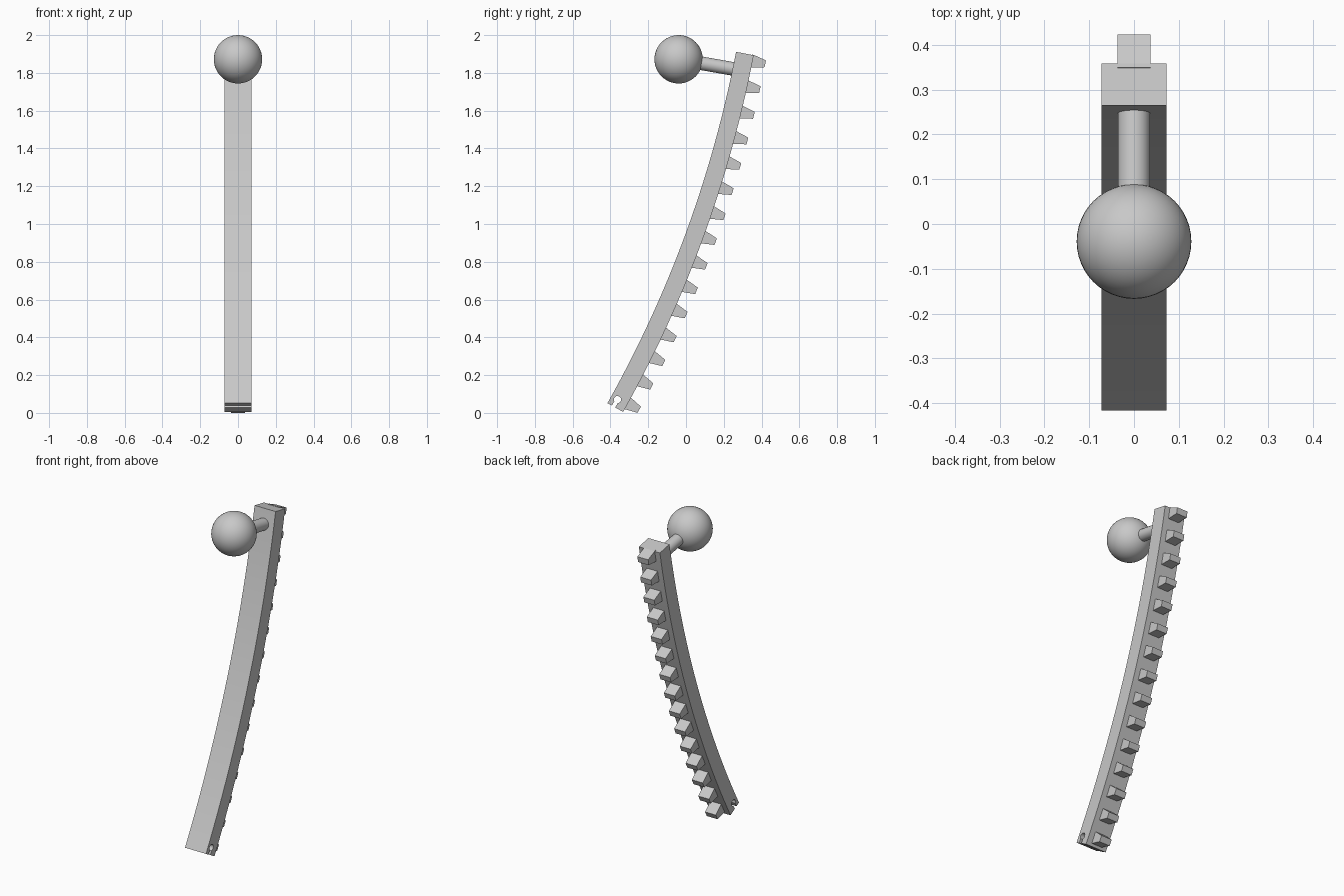
import bpy, bmesh
from math import radians, sin, cos, pi
from mathutils import Vector

if "Cube" in bpy.data.objects:
    bpy.data.objects.remove(bpy.data.objects["Cube"])

# One grey finish for every part
grey = bpy.data.materials.new("light grey")
grey.use_nodes = True
colour = (0.58, 0.58, 0.58, 1)
grey.diffuse_color = colour
grey.node_tree.nodes["Principled BSDF"].inputs["Base Color"].default_value = colour

# The bar is an arc about a far centre in the side plane
CENTRE_Y, CENTRE_Z = -5.785, 3.071
RADIUS, THICK = 6.16, 0.095
TOP, BOTTOM = radians(10.85), radians(29.35)


def on_arc(depth, angle):
    """Point at a depth behind the bar's front face, at an angle along it."""
    r = RADIUS + depth
    return Vector((0, CENTRE_Y + r * cos(angle), CENTRE_Z - r * sin(angle)))


def finish(obj, name, smooth=True):
    obj.name = obj.data.name = name
    obj.data.materials.append(grey)
    if smooth:
        bpy.ops.object.select_all(action='DESELECT')
        obj.select_set(True)
        bpy.context.view_layer.objects.active = obj
        bpy.ops.object.shade_smooth_by_angle(angle=radians(30))
    return obj


def slab(name, outline, half_width, smooth):
    """Extrude a side outline across x."""
    bm = bmesh.new()
    face = bm.faces.new([bm.verts.new(p - Vector((half_width, 0, 0))) for p in outline])
    ext = bmesh.ops.extrude_face_region(bm, geom=[face], use_keep_orig=True)
    moved = [v for v in ext["geom"] if isinstance(v, bmesh.types.BMVert)]
    bmesh.ops.translate(bm, verts=moved, vec=(2 * half_width, 0, 0))
    bmesh.ops.recalc_face_normals(bm, faces=bm.faces)
    mesh = bpy.data.meshes.new(name)
    bm.to_mesh(mesh)
    bm.free()
    obj = bpy.data.objects.new(name, mesh)
    bpy.context.collection.objects.link(obj)
    return finish(obj, name, smooth)


# Curved bar with a keyhole notch in its lower end
steps = 28
angles = [TOP + (BOTTOM - TOP) * i / steps for i in range(steps + 1)]
hole_depth, hole_height, hole_r, neck = 0.037, 0.042, 0.019, 0.01
outline = [on_arc(0, a) for a in angles]
outline.append(on_arc(hole_depth - neck, BOTTOM))
for i in range(17):
    phi = radians(32 + 296 * i / 16)
    height = hole_height - hole_r * cos(phi)
    outline.append(on_arc(hole_depth - hole_r * sin(phi), BOTTOM - height / RADIUS))
outline.append(on_arc(hole_depth + neck, BOTTOM))
outline += [on_arc(THICK, a) for a in reversed(angles)]
slab("curved_bar", outline, 0.072, True)

# Row of tapered teeth down the back
FIRST, LAST, COUNT = radians(11.15), radians(28.88), 15
for i in range(COUNT):
    mid = FIRST + (LAST - FIRST) * i / (COUNT - 1)
    profile = [(THICK - 0.01, -0.034), (THICK, -0.034), (0.164, -0.018),
               (0.164, 0.018), (THICK, 0.034), (THICK - 0.01, 0.034)]
    points = [on_arc(d, mid + along / RADIUS) for d, along in profile]
    slab(f"tooth_{i + 1}", points, 0.037, False)

# Ball knob
ball = Vector((0, -0.039, 1.872))
bpy.ops.mesh.primitive_uv_sphere_add(segments=48, ring_count=24, radius=0.128, location=ball)
finish(bpy.context.object, "ball_knob")

# Round stem from the bar's front face to the ball
root = on_arc(0.01, radians(11.7))
axis = root - ball
bpy.ops.mesh.primitive_cylinder_add(vertices=32, radius=0.036, depth=axis.length,
                                    location=(root + ball) / 2)
stem = bpy.context.object
stem.rotation_euler = axis.to_track_quat('Z', 'Y').to_euler()
finish(stem, "knob_stem")
